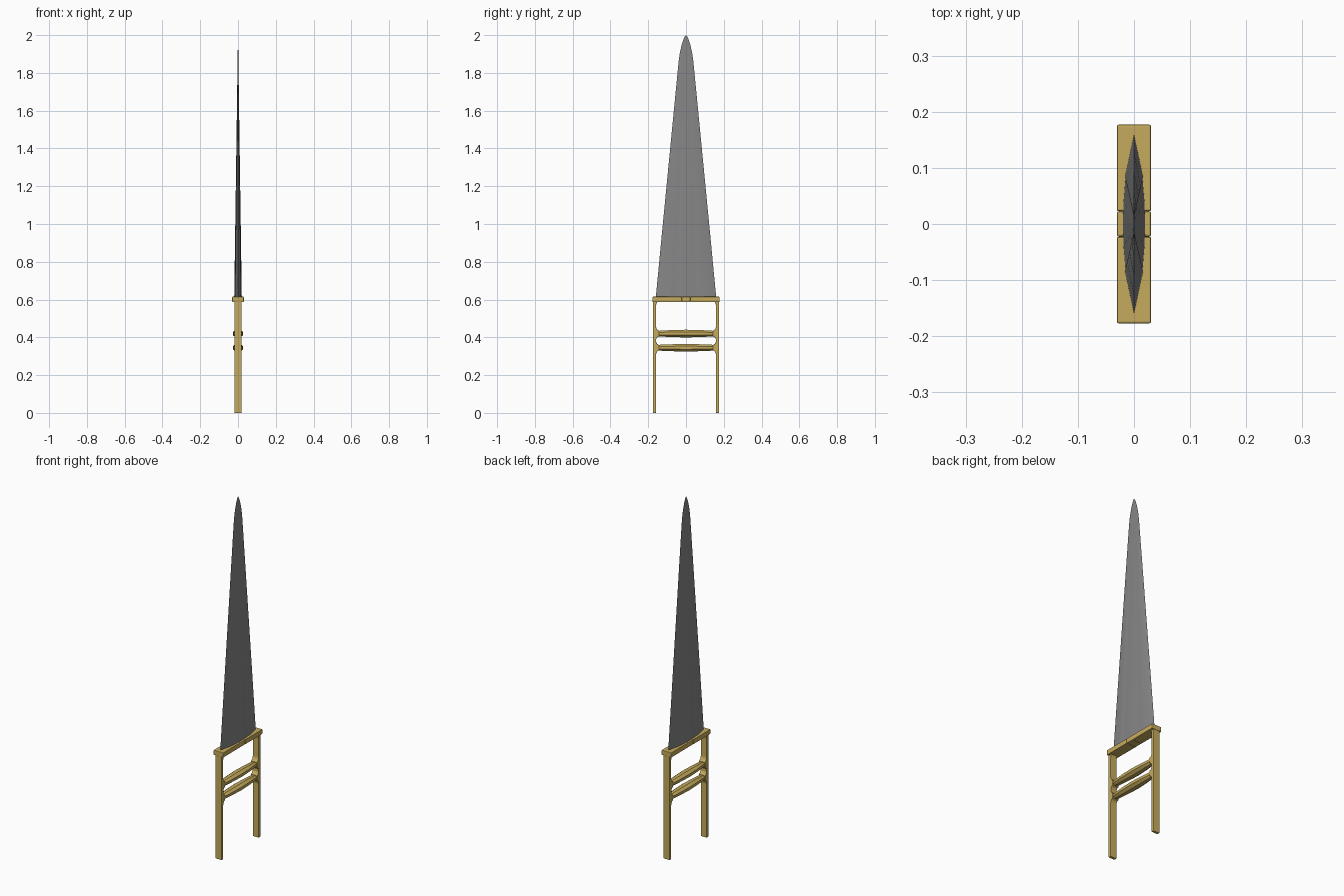
import bpy, bmesh, math

if "Cube" in bpy.data.objects:
    bpy.data.objects.remove(bpy.data.objects["Cube"])


def material(name, rgb):
    m = bpy.data.materials.new(name)
    m.diffuse_color = (*rgb, 1)
    m.use_nodes = True
    m.node_tree.nodes["Principled BSDF"].inputs["Base Color"].default_value = m.diffuse_color
    return m


STEEL = material("steel", (0.24, 0.24, 0.24))
BRASS = material("brass", (0.56, 0.41, 0.11))


def finish(bm, name, mat, bevel=0, smooth=None):
    bmesh.ops.recalc_face_normals(bm, faces=bm.faces)
    me = bpy.data.meshes.new(name)
    bm.to_mesh(me)
    bm.free()
    me.materials.append(mat)
    ob = bpy.data.objects.new(name, me)
    bpy.context.collection.objects.link(ob)
    if bevel:
        b = ob.modifiers.new("bevel", "BEVEL")
        b.width, b.segments, b.limit_method = bevel, 2, "ANGLE"
        b.angle_limit = math.radians(40)
    if smooth:
        bpy.ops.object.select_all(action="DESELECT")
        bpy.context.view_layer.objects.active = ob
        ob.select_set(True)
        bpy.ops.object.shade_smooth_by_angle(angle=math.radians(smooth))
    return ob


def loft(rings, name, mat, **kw):
    bm = bmesh.new()
    vs = [[bm.verts.new(p) for p in r] for r in rings]
    n = len(rings[0])
    for a, b in zip(vs, vs[1:]):
        for i in range(n):
            bm.faces.new((a[i], a[(i + 1) % n], b[(i + 1) % n], b[i]))
    bm.faces.new(vs[0])
    bm.faces.new(vs[-1])
    bmesh.ops.remove_doubles(bm, verts=bm.verts, dist=1e-6)
    return finish(bm, name, mat, **kw)


def box(name, y0, y1, z0, z1, hx, bevel):
    corners = [(-hx, y0), (hx, y0), (hx, y1), (-hx, y1)]
    return loft([[(x, y, z) for x, y in corners] for z in (z0, z1)],
                name, BRASS, bevel=bevel)


# blade: shallow ridged section tapering to a rounded point
quarter = [(0.53, 0.80), (0.50, 0.77), (0.25, 0.93), (0, 1.0)]
half = quarter + [(-y, x) for y, x in reversed(quarter[:-1])]
section = [(1, 0)] + half + [(-1, 0)] + [(y, -x) for y, x in reversed(half)]
stations = [(0.60, 0.161), (0.95, 0.1275), (1.30, 0.0935), (1.65, 0.0595),
            (1.86, 0.039), (1.91, 0.032), (1.95, 0.0225), (1.98, 0.0125),
            (1.995, 0.005), (2.0, 0.0006)]
rings = []
for z, w in stations:
    t = 0.0198 * (2.0 - z) / 1.39 + 0.0002
    rings.append([(x * t, y * w, z) for y, x in section])
loft(rings, "blade", STEEL, smooth=20)

# guard plate in three sections with V notches between them
box("guard_middle", -0.023, 0.023, 0.587, 0.615, 0.0305, 0.004)
for s, side in ((1, "right"), (-1, "left")):
    y0, y1 = sorted((s * 0.023, s * 0.177))
    box("guard_" + side, y0, y1, 0.587, 0.615, 0.0305, 0.003)

# side bars: yz profile with flared sockets for the two grips
GRIPS = (0.345, 0.42)
inner = [(0.159, 0), (0.159, 0.305), (0.157, 0.316), (0.152, 0.325),
         (0.143, 0.330), (0.143, 0.360), (0.152, 0.365), (0.158, 0.375)]
inner += [(y, sum(GRIPS) - z) for y, z in reversed(inner[1:])]
inner += [(0.159, 0.565), (0.157, 0.578), (0.151, 0.590)]
profile = inner + [(0.175, 0.590), (0.175, 0)]
for s, side in ((1, "right"), (-1, "left")):
    loft([[(x, s * y, z) for y, z in profile] for x in (-0.019, 0.019)],
         "side_bar_" + side, BRASS, bevel=0.002)

# barrel-shaped hand grips with eight sides
for gz, name in zip(GRIPS, ("lower_grip", "upper_grip")):
    rings = []
    for y, rx, rz in ((-0.155, 0.016, 0.014), (-0.143, 0.018, 0.015),
                      (-0.138, 0.020, 0.017), (-0.07, 0.026, 0.020),
                      (0, 0.029, 0.022), (0.07, 0.026, 0.020),
                      (0.138, 0.020, 0.017), (0.143, 0.018, 0.015),
                      (0.155, 0.016, 0.014)):
        angles = [math.pi / 8 + k * math.pi / 4 for k in range(8)]
        rings.append([(rx * math.cos(a), y, gz + rz * math.sin(a)) for a in angles])
    loft(rings, name, BRASS, smooth=30)
